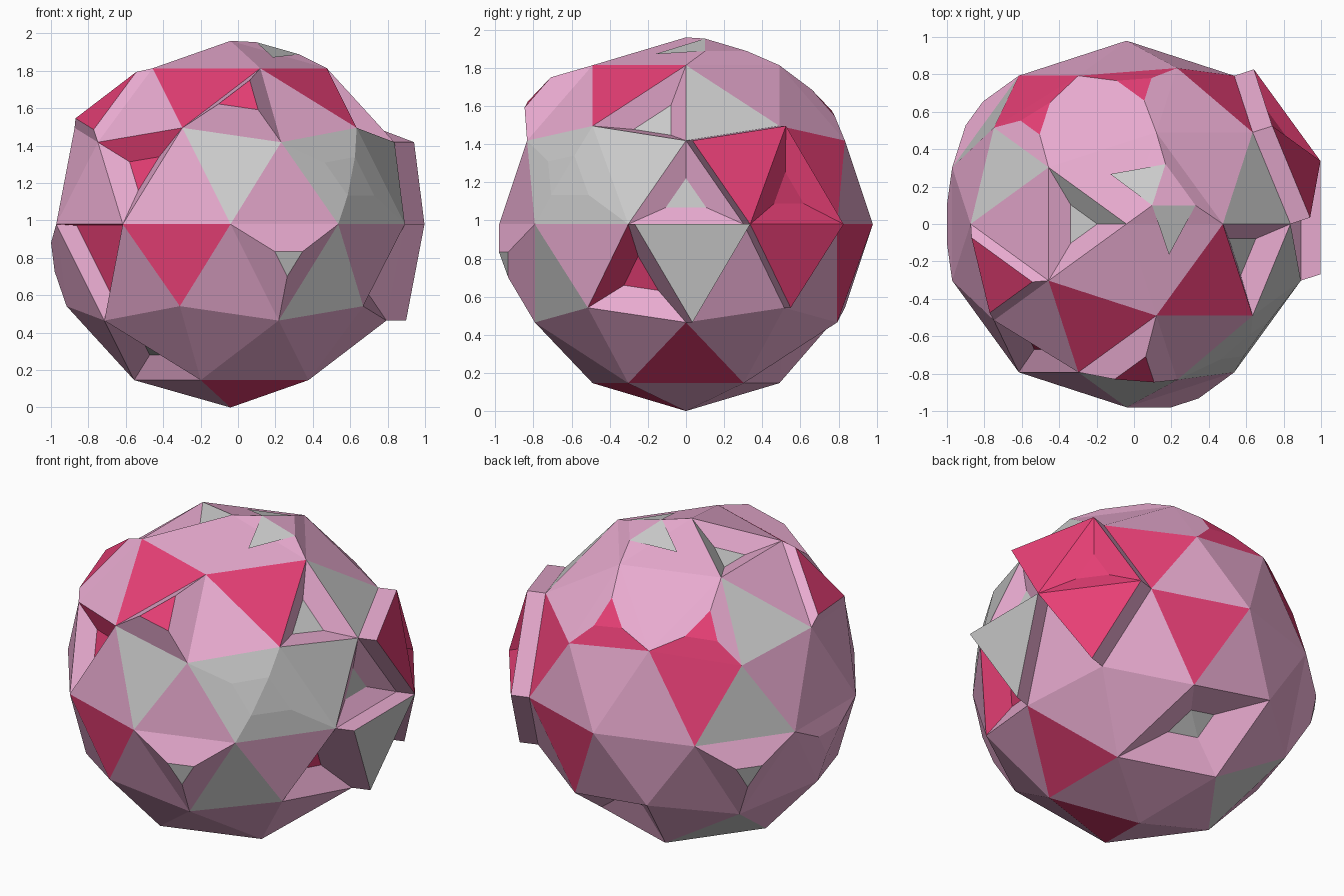
import bpy, bmesh
from math import cos, sin, radians
from mathutils import Vector

if "Cube" in bpy.data.objects:
    bpy.data.objects.remove(bpy.data.objects["Cube"])

R = 0.98
# rings of the subdivided icosahedron: (height, radius)
RINGS = {'T': (1, 0), 't': (.8507, .5257), 'u': (.5257, .8507), 'U': (.4472, .8944),
         'e': (0, 1), 'L': (-.4472, .8944), 'l': (-.5257, .8507), 'b': (-.8507, .5257), 'B': (-1, 0)}
PINK, HOT, GREY = 0, 1, 2


def point(token):
    z, r = RINGS[token[0]]
    a = radians(float(token[1:]))
    return Vector((r * cos(a), r * sin(a), z)) * R


def centre(names):
    pts = [point(n) for n in names.split()]
    return sum(pts, Vector()) / len(pts)


bm = bmesh.new()
bmesh.ops.create_icosphere(bm, subdivisions=2, radius=R)


def face(names, shift=Vector()):
    c = centre(names) + shift
    return min(bm.faces, key=lambda f: (f.calc_center_median() - c).length)


def extrude(faces, wall):
    """Extrude a patch, returning its caps, new vertices and walls."""
    out = bmesh.ops.extrude_face_region(bm, geom=faces)['geom']
    old = [f for f in faces if f.is_valid]
    if old:
        bmesh.ops.delete(bm, geom=old, context='FACES_ONLY')
    caps = [g for g in out if isinstance(g, bmesh.types.BMFace)]
    verts = [g for g in out if isinstance(g, bmesh.types.BMVert)]
    walls = {f for v in verts for f in v.link_faces} - set(caps)
    for f in walls:
        f.material_index = wall
    return caps, verts, walls


def facet(patch, scale, depth, cap, wall=PINK, odd=None, odd_colour=HOT, shift=Vector()):
    """Shrink a patch and push it in or out; one wall may differ in colour."""
    faces = [face(n, shift) for n in patch]
    n = sum((f.normal.copy() for f in faces), Vector()).normalized()
    caps, verts, walls = extrude(faces, wall)
    c = sum((v.co for v in verts), Vector()) / len(verts)
    for v in verts:
        v.co = c + (v.co - c) * scale + n * depth
    for f in caps:
        f.material_index = cap
    if odd:
        mid = centre(odd)
        w = min(walls, key=lambda f: min(((e.verts[0].co + e.verts[1].co) / 2 - mid).length
                                         for e in f.edges))
        w.material_index = odd_colour
    return verts


# plain coloured faces
for names in ['t-144 t-72 u-108', 't-72 t0 u-36', 'e-126 e-90 L-108', 'b-36 B0 b-108',
              'b-36 b36 l0', 'U72 u36 e54', 'e54 e90 l72', 'u108 U144 e126',
              'U0 u36 e18', 'e18 e54 L36']:
    face(names).material_index = HOT
for names in ['U-72 u-108 e-90', 'U-72 u-36 e-54', 'u-36 e-54 e-18', 'u-36 U0 e-18',
              'e-54 L-36 l-72', 't0 U0 u36', 't144 U144 u180', 'U144 e126 e162',
              'l144 b180 b108', 'e-18 e18 l0']:
    face(names).material_index = GREY

# block of four faces pushed out on the right side
push = Vector((.105, .034, 0))
block = [face(n) for n in ['U0 u36 e18', 'u36 e18 e54', 'e18 e54 L36', 'e-18 e18 l0']]
for v in extrude(block, PINK)[1]:
    v.co += push
facet(['u36 e18 e54'], .32, -.05, HOT, HOT, shift=push)

# raised facets
facet(['t-72 u-108 U-72'], .4, .12, HOT)
facet(['e-90 e-54 l-72'], .26, .1, GREY)
facet(['e126 e162 l144'], .26, .1, GREY)
facet(['e162 e-162 L180'], .35, .04, PINK)
facet(['u180 t-144 U-144'], .78, .05, HOT)
facet(['t72 U72 u108'], .35, .04, HOT, odd='U72 u108')
facet(['t144 U144 u108'], .35, .04, HOT, odd='U144 u108')
facet(['U-72 u-36 e-54', 'u-36 e-54 e-18'], .4, .04, GREY, GREY)
crown = facet(['T0 t0 t72'], .45, .05, PINK)

# sunken facets
facet(['U0 e-18 e18'], .35, -.06, GREY)
facet(['e-18 l0 L-36'], .35, -.12, HOT, odd='e-18 L-36')
facet(['t0 U0 u-36'], .4, -.1, GREY)
facet(['T0 t144 t-144'], .34, -.08, GREY, odd='T0 t144', odd_colour=GREY)
facet(['U-144 u-108 e-126'], .35, -.08, HOT, odd='U-144 u-108')
facet(['e-162 e-126 l-144'], .85, -.1, HOT, odd='e-162 e-126')
facet(['l-144 b-108 b180'], .4, -.09, GREY)
facet(['b36 l72 b108', 'l72 L108 b108'], .3, -.1, GREY)

bmesh.ops.recalc_face_normals(bm, faces=bm.faces[:])

# grey flaps leaning from the top crown onto its neighbours
a, b, c = [min(crown, key=lambda v: (v.co - point(n)).length) for n in ('T0', 't0', 't72')]
for p, q, nb in ((b, a, 'T0 t0 t-72'), (a, c, 'T0 t72 t144')):
    tip = bm.verts.new(centre(nb) * 1.01)
    bm.faces.new((p, q, tip)).material_index = GREY

bmesh.ops.translate(bm, verts=bm.verts[:], vec=(-.04, 0, R))
mesh = bpy.data.meshes.new('faceted_ball')
bm.to_mesh(mesh)
bm.free()
ball = bpy.data.objects.new('faceted_ball', mesh)
bpy.context.collection.objects.link(ball)

# materials
for name, col in (('pink', (.8, .4, .62, 1)), ('hot_pink', (.8, .05, .18, 1)), ('grey', (.55, .55, .55, 1))):
    m = bpy.data.materials.new(name)
    m.diffuse_color = col
    m.use_nodes = True
    m.node_tree.nodes["Principled BSDF"].inputs["Base Color"].default_value = m.diffuse_color
    mesh.materials.append(m)
